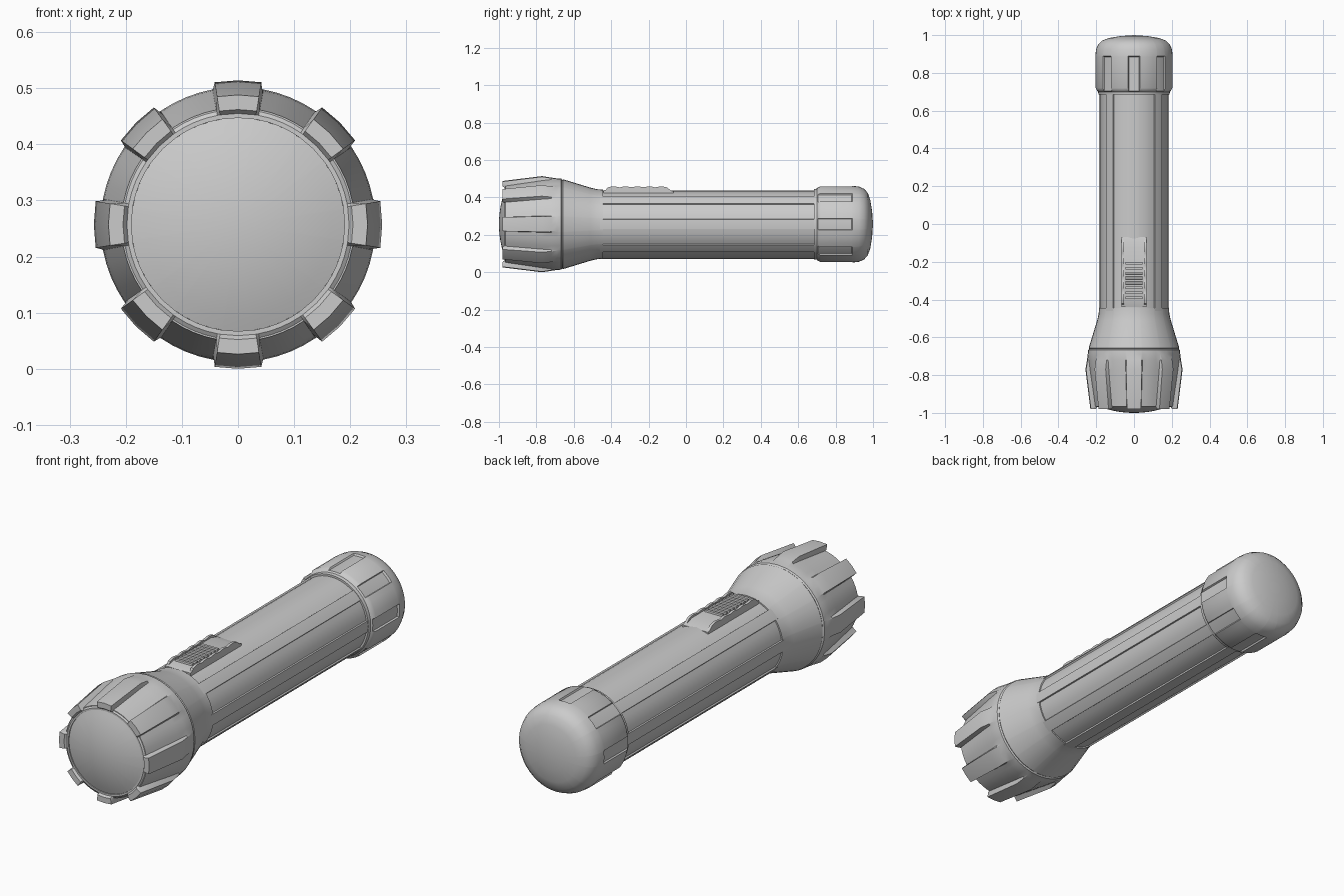
import bpy, bmesh, math

cube = bpy.data.objects.get("Cube")
if cube:
    bpy.data.objects.remove(cube, do_unlink=True)

AXIS_Z = 0.257
grey = bpy.data.materials.new("light grey plastic")
grey.use_nodes = True
colour = (0.6, 0.6, 0.6, 1)
grey.diffuse_color = colour
grey.node_tree.nodes["Principled BSDF"].inputs["Base Color"].default_value = colour


def finish(name, bm, angle=30):
    bmesh.ops.remove_doubles(bm, verts=bm.verts, dist=1e-5)
    bmesh.ops.recalc_face_normals(bm, faces=bm.faces)
    mesh = bpy.data.meshes.new(name)
    bm.to_mesh(mesh)
    bm.free()
    mesh.materials.append(grey)
    mesh.shade_smooth()
    mesh.set_sharp_from_angle(angle=math.radians(angle))
    obj = bpy.data.objects.new(name, mesh)
    bpy.context.collection.objects.link(obj)
    return obj


def lathe(name, base, rib=None, half=8.0, edge=1.0, skip=()):
    """Turn (y, radius) points about the long axis; rib replaces base in eight strips."""
    rib = rib or base
    start = half + edge
    gap = 45 - 2 * start
    columns = []
    for sector in range(8):
        offsets = [(-start, False), (-half, True), (0, True), (half, True), (start, False)]
        offsets += [(start + gap * i / 4, False) for i in (1, 2, 3)]
        for offset, raised in offsets:
            points = rib if raised and sector not in skip else base
            columns.append((math.radians(sector * 45 + offset), points))
    bm = bmesh.new()
    grid = [[bm.verts.new((r * math.cos(a), y, AXIS_Z + r * math.sin(a))) for y, r in pts]
            for a, pts in columns]
    for i, col in enumerate(grid):
        nxt = grid[(i + 1) % len(grid)]
        for j in range(len(col) - 1):
            bm.faces.new((col[j], nxt[j], nxt[j + 1], col[j + 1]))
    return finish(name, bm)


def extrude_x(name, outline, x0, x1):
    """Solid from a side outline of (y, z) points, between two x positions."""
    bm = bmesh.new()
    ends = [[bm.verts.new((x, y, z)) for y, z in outline] for x in (x0, x1)]
    bm.faces.new(ends[0])
    bm.faces.new(ends[1])
    for i in range(len(outline)):
        k = (i + 1) % len(outline)
        bm.faces.new((ends[0][i], ends[0][k], ends[1][k], ends[1][i]))
    return finish(name, bm)


# Domed lens
lens = []
for i in range(9):
    t = i / 8
    lens.append((-1.0 + 0.035 * t * t, 0.19 * t))
lathe("lens", lens)

# Head: bezel, ribbed crown and cone
bezel = [(-0.95, 0.19), (-0.97, 0.19), (-0.97, 0.198)]
cone = [(-0.69, 0.245), (-0.667, 0.243), (-0.662, 0.237), (-0.657, 0.24),
        (-0.51, 0.195), (-0.475, 0.187), (-0.445, 0.185), (-0.445, 0.17)]
crown = [(-0.965, 0.205), (-0.965, 0.208), (-0.77, 0.237), (-0.72, 0.243)]
crown_rib = [(-0.98, 0.205), (-0.98, 0.231), (-0.77, 0.257), (-0.72, 0.249)]
lathe("head", bezel + crown + cone, bezel + crown_rib + cone, half=9.3, edge=1.4)

# Barrel with raised strips, plain along the top
lathe("barrel", [(-0.46, 0.179), (0.70, 0.179)], [(-0.46, 0.186), (0.70, 0.186)],
      half=8, edge=0.6, skip=(2,))

# Tail cap with shallow slots
collar = [(0.685, 0.172), (0.685, 0.188), (0.70, 0.19), (0.705, 0.197)]
dome = [(0.89, 0.205), (0.925, 0.201), (0.952, 0.189), (0.972, 0.167),
        (0.985, 0.13), (0.995, 0.07), (1.0, 0)]
lathe("tail_cap", collar + [(0.72, 0.205), (0.885, 0.205)] + dome,
      collar + [(0.72, 0.197), (0.885, 0.197)] + dome, half=8, edge=0.6)

# Switch: base plate with ramped ends
TOP = AXIS_Z + 0.179
plate = [(-0.44, TOP - 0.02), (-0.44, TOP + 0.002), (-0.40, TOP + 0.013),
         (-0.12, TOP + 0.013), (-0.068, TOP - 0.003), (-0.068, TOP - 0.02)]
extrude_x("switch_plate", plate, -0.065, 0.065)

# Scalloped side rails
for name, x in (("switch_rail_right", -0.065), ("switch_rail_left", 0.053)):
    rail = [(-0.43, TOP)]
    for i in range(25):
        t = i / 24
        rail.append((-0.42 + 0.32 * t, TOP + 0.017 + 0.006 * abs(math.sin(5 * math.pi * t))))
    rail.append((-0.08, TOP))
    extrude_x(name, rail, x, x + 0.012)

# Thumb grip ridges
for i in range(8):
    y = -0.39 + 0.026 * i
    ridge = [(y - 0.009, TOP), (y - 0.006, TOP + 0.021), (y + 0.006, TOP + 0.021), (y + 0.009, TOP)]
    extrude_x(f"grip_ridge_{i + 1}", ridge, -0.045, 0.045)
